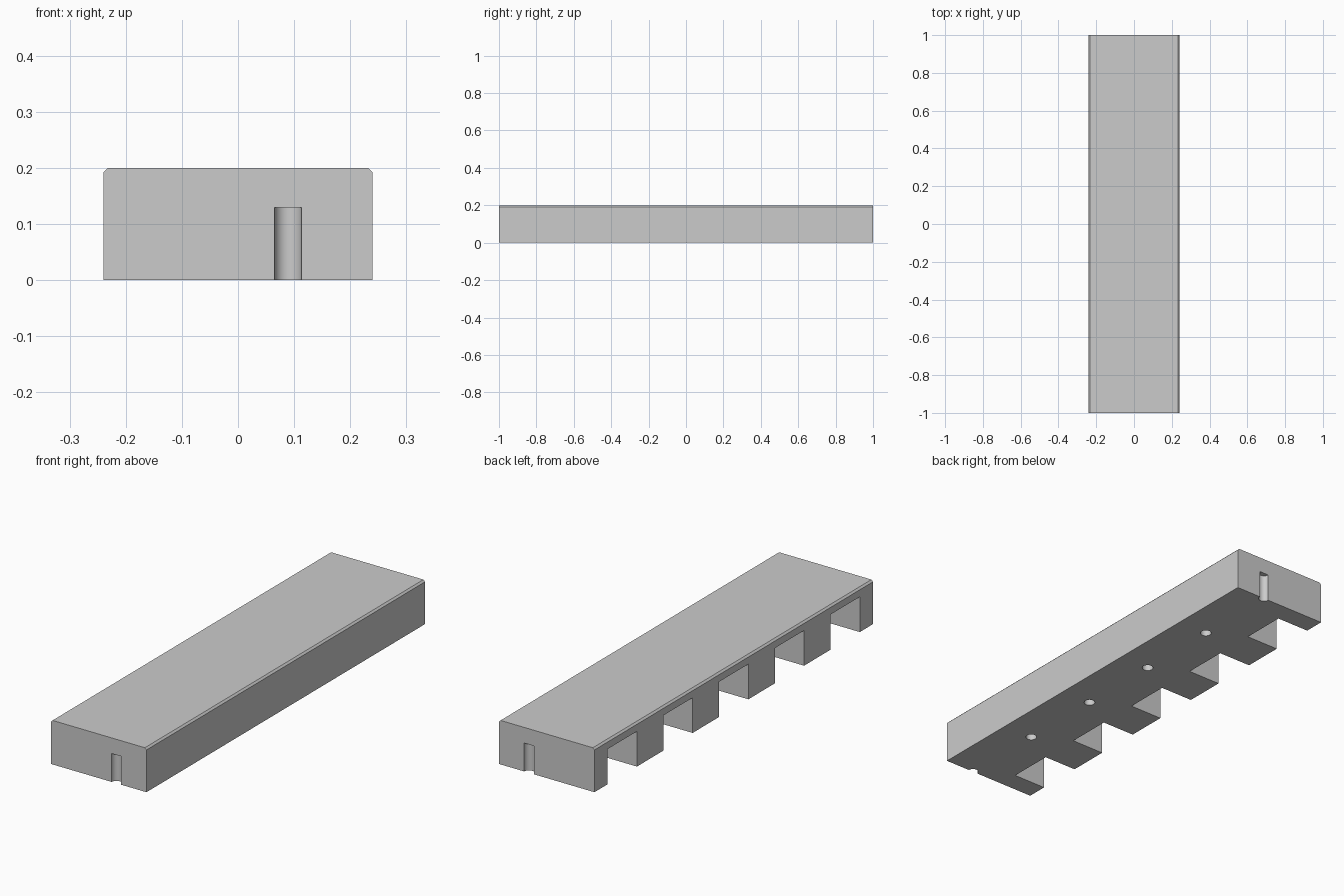
import bpy
import bmesh

if "Cube" in bpy.data.objects:
    bpy.data.objects.remove(bpy.data.objects["Cube"], do_unlink=True)

# Main dimensions
HALF_W, HALF_L, HEIGHT, CHAMFER = 0.24, 1.0, 0.2, 0.008
PITCH = 0.4
NOTCH_W, NOTCH_DEPTH, NOTCH_H = 0.21, 0.166, 0.16
HOLE_X, HOLE_R, HOLE_H = 0.089, 0.024, 0.129
BELOW = 0.1  # how far cutters reach past the underside

grey = bpy.data.materials.new("plain grey")
grey.use_nodes = True
grey.diffuse_color = (0.6, 0.6, 0.6, 1)
grey.node_tree.nodes["Principled BSDF"].inputs["Base Color"].default_value = (0.6, 0.6, 0.6, 1)


def add_object(name, bm):
    mesh = bpy.data.meshes.new(name)
    bmesh.ops.recalc_face_normals(bm, faces=bm.faces)
    bm.to_mesh(mesh)
    bm.free()
    mesh.materials.append(grey)
    obj = bpy.data.objects.new(name, mesh)
    bpy.context.collection.objects.link(obj)
    return obj


# Bar: chamfered cross-section extruded along its length
bm = bmesh.new()
half = [(HALF_W, 0), (HALF_W, HEIGHT - CHAMFER), (HALF_W - CHAMFER, HEIGHT)]
profile = half + [(-x, z) for x, z in reversed(half)]
end = bm.faces.new([bm.verts.new((x, -HALF_L, z)) for x, z in profile])
extruded = bmesh.ops.extrude_face_region(bm, geom=[end])["geom"]
moved = [v for v in extruded if isinstance(v, bmesh.types.BMVert)]
bmesh.ops.translate(bm, verts=moved, vec=(0, 2 * HALF_L, 0))
bar = add_object("notched_bar", bm)

# Cutter for the five open notches along the right side
bm = bmesh.new()
for i in range(-2, 3):
    box = bmesh.ops.create_cube(bm, size=1)["verts"]
    inner = -HALF_W + NOTCH_DEPTH
    outer = -HALF_W - BELOW
    bmesh.ops.scale(bm, verts=box, vec=(inner - outer, NOTCH_W, NOTCH_H + BELOW))
    bmesh.ops.translate(bm, verts=box,
                        vec=((inner + outer) / 2, i * PITCH, (NOTCH_H - BELOW) / 2))
notches = add_object("notch_cutter", bm)

# Cutter for the blind pin holes; the outermost two become half-round end grooves
bm = bmesh.new()
for i in range(6):
    pin = bmesh.ops.create_cone(bm, cap_ends=True, segments=48, radius1=HOLE_R,
                                radius2=HOLE_R, depth=HOLE_H + BELOW)["verts"]
    bmesh.ops.translate(bm, verts=pin,
                        vec=(HOLE_X, (i - 2.5) * PITCH, (HOLE_H - BELOW) / 2))
holes = add_object("hole_cutter", bm)

# Cut, apply, and discard the cutters
bpy.ops.object.select_all(action="DESELECT")
bpy.context.view_layer.objects.active = bar
bar.select_set(True)
for cutter in (notches, holes):
    cutter.hide_render = True
    mod = bar.modifiers.new(cutter.name, "BOOLEAN")
    mod.operation = "DIFFERENCE"
    mod.solver = "EXACT"
    mod.object = cutter
    bpy.ops.object.modifier_apply(modifier=mod.name)
    bpy.data.objects.remove(cutter, do_unlink=True)

bpy.ops.object.shade_smooth_by_angle()
